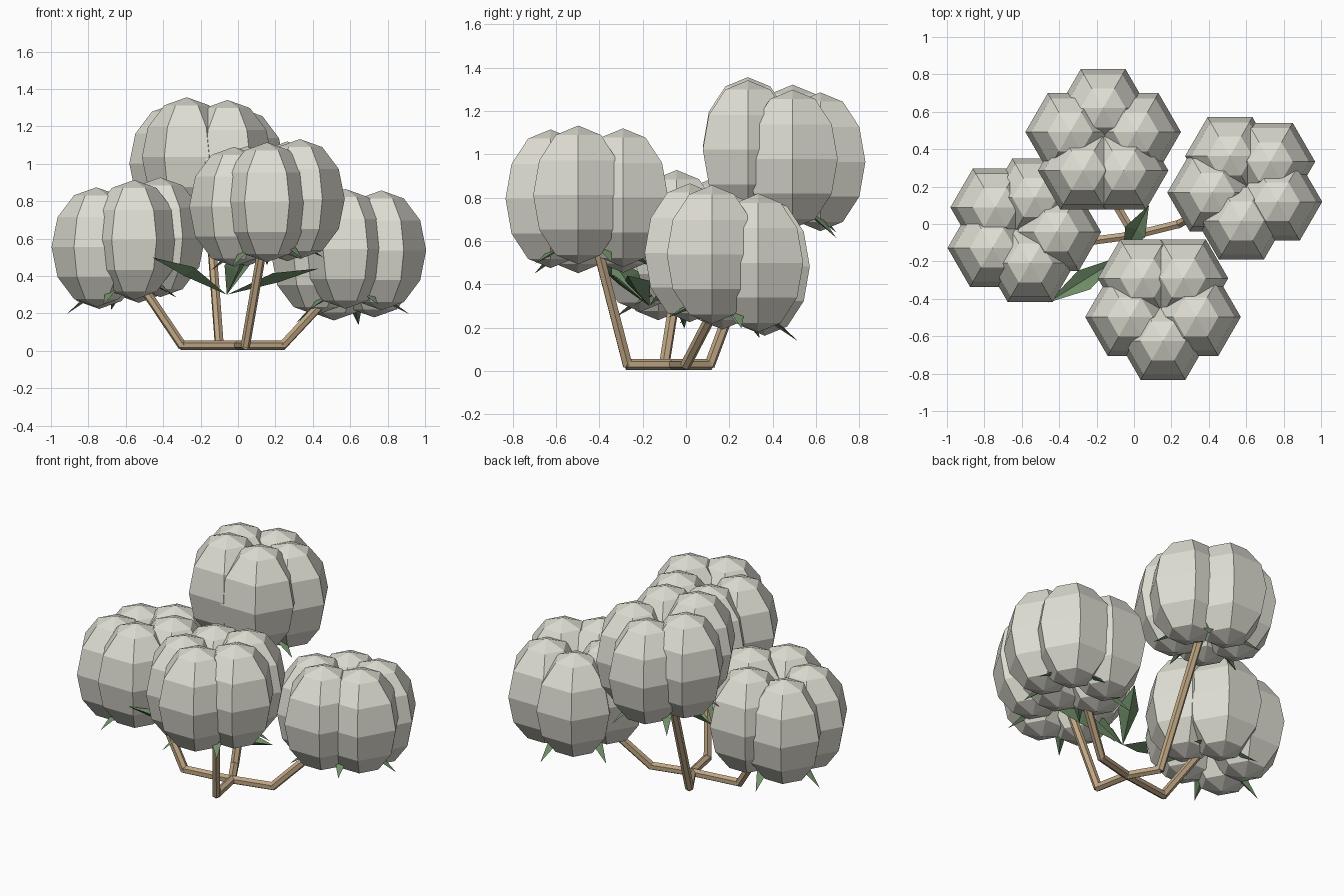
import bpy, bmesh, math
from mathutils import Vector, Matrix

if "Cube" in bpy.data.objects:
    bpy.data.objects.remove(bpy.data.objects["Cube"])


def material(name, rgb):
    m = bpy.data.materials.new(name)
    m.diffuse_color = (*rgb, 1)
    m.use_nodes = True
    m.node_tree.nodes["Principled BSDF"].inputs["Base Color"].default_value = m.diffuse_color
    return m


WHITE = material("cotton white", (0.74, 0.73, 0.65))
TAN = material("stem tan", (0.52, 0.38, 0.23))
GREEN = material("leaf green", (0.16, 0.27, 0.14))


def finish(name, bm, mat):
    bmesh.ops.recalc_face_normals(bm, faces=bm.faces)
    me = bpy.data.meshes.new(name)
    bm.to_mesh(me)
    bm.free()
    me.materials.append(mat)
    ob = bpy.data.objects.new(name, me)
    bpy.context.collection.objects.link(ob)


def rod(bm, a, b, r):
    # six-sided stem segment, slightly overlapping at the bends
    a, b = Vector(a), Vector(b)
    d = b - a
    m = Matrix.Translation((a + b) / 2) @ d.to_track_quat('Z', 'Y').to_matrix().to_4x4()
    bmesh.ops.create_cone(bm, cap_ends=True, segments=6, radius1=r, radius2=r,
                          depth=d.length + r * 0.6, matrix=m)


def blade(bm, base, tip, width, fold, mid):
    # pointed leaf folded along its keel, with the two edges raised
    base, tip = Vector(base), Vector(tip)
    d = (tip - base).normalized()
    side = d.cross(Vector((0, 0, 1))).normalized()
    up = side.cross(d)
    c = base.lerp(tip, mid)
    p = [bm.verts.new(v) for v in
         (base, c + side * width + up * fold, tip, c - side * width + up * fold,
          c + up * 0.012, c - up * 0.012)]
    for k in (4, 5):
        for i in range(4):
            bm.faces.new((p[i], p[(i + 1) % 4], p[k]))


# name, boll centre, downhill direction, slope, first lobe angle, stem bend point
BOLLS = [
    ("back", (-0.165, 0.435, 1.0), (0.35, 1), 0.20, 90, (-0.10, 0.11, 0.03)),
    ("right", (0.60, 0.20, 0.515), (-0.3, 1), 0.18, 46, (0.24, 0.0, 0.03)),
    ("left", (-0.60, -0.03, 0.575), (-1, 0.35), 0.18, 68, (-0.30, -0.10, 0.03)),
    ("front", (0.155, -0.44, 0.79), (-1, 0.2), 0.12, 270, (0.04, -0.27, 0.03)),
]
HUB = Vector((0, -0.06, 0.03))

for name, centre, down, slope, start, bend in BOLLS:
    centre = Vector(centre)
    down = Vector((*down, 0)).normalized()

    def place(r, deg, z):
        # point around the boll, stepped down along its slope
        a = math.radians(deg)
        v = Vector((r * math.cos(a), r * math.sin(a), z))
        v.z -= slope * v.dot(down)
        return centre + v

    # five overlapping upright lobes, all six-sided and facing the same way
    bm = bmesh.new()
    for i in range(5):
        L = (Matrix.Translation(place(0.185, start + 72 * i, 0))
             @ Matrix.Rotation(math.radians(30), 4, 'Z')
             @ Matrix.Diagonal((0.24, 0.24, 0.32, 1)))
        bmesh.ops.create_uvsphere(bm, u_segments=6, v_segments=6, radius=1, matrix=L)
    finish(name + "_cotton_boll", bm, WHITE)

    # sepal tips poking out under the boll
    bm = bmesh.new()
    for i in range(5):
        a = start + 36 + 72 * i
        blade(bm, place(0.1, a, -0.19), place(0.32, a, -0.325), 0.035, 0.01, 0.45)
    finish(name + "_sepals", bm, GREEN)

    # bent stem
    bm = bmesh.new()
    rod(bm, HUB, bend, 0.025)
    rod(bm, bend, centre + Vector((0, 0, -0.1)), 0.025)
    finish(name + "_stem", bm, TAN)

# star of long folded leaves between the stems
bm = bmesh.new()
for tip in ((-0.46, -0.42, 0.50), (0.43, -0.27, 0.44), (0.08, 0.10, 0.52),
            (0.04, -0.36, 0.54)):
    blade(bm, (-0.06, -0.17, 0.30), tip, 0.06, 0.04, 0.55)
finish("centre_leaves", bm, GREEN)
